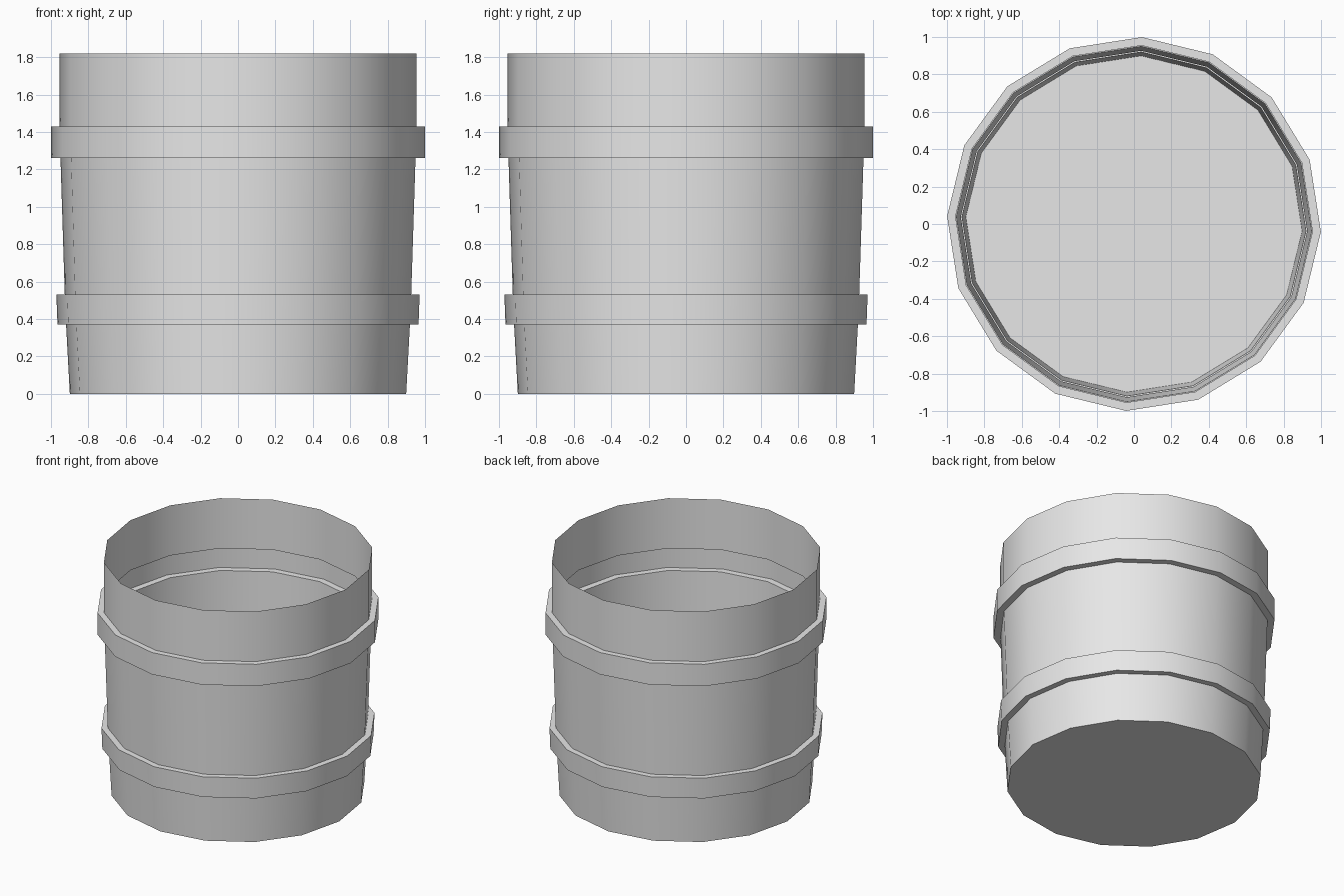
import bpy
import bmesh
import math

SIDES = 16
TURN = math.radians(-2.4)

old = bpy.data.objects.get("Cube")
if old:
    bpy.data.objects.remove(old, do_unlink=True)

# Single plain grey
grey = bpy.data.materials.new("light_grey")
grey.use_nodes = True
colour = (0.8, 0.8, 0.8, 1.0)
grey.diffuse_color = colour
grey.node_tree.nodes["Principled BSDF"].inputs["Base Color"].default_value = colour

# Thin-walled bucket outline (radius, height): each hoop is pressed out of the wall
profile = [
    (0.90, 0.0), (0.92, 0.37),
    (0.966, 0.37), (0.972, 0.53),      # lower hoop
    (0.927, 0.53), (0.95, 1.26),
    (1.0, 1.26), (1.0, 1.43),          # upper hoop
    (0.955, 1.43), (0.955, 1.82),
]


def ring(bm, radius, height):
    angles = [TURN + math.tau * i / SIDES for i in range(SIDES)]
    return [bm.verts.new((radius * math.cos(a), radius * math.sin(a), height))
            for a in angles]


bm = bmesh.new()
rings = [ring(bm, r, z) for r, z in profile]

# Wall, wound so that the normals point outward
for low, high in zip(rings, rings[1:]):
    for i in range(SIDES):
        j = (i + 1) % SIDES
        bm.faces.new((low[i], low[j], high[j], high[i]))

# Floor facing down
bm.faces.new(list(reversed(rings[0])))

mesh = bpy.data.meshes.new("bucket")
bm.to_mesh(mesh)
bm.free()
mesh.materials.append(grey)
bucket = bpy.data.objects.new("bucket", mesh)
bpy.context.collection.objects.link(bucket)

# Smooth round the wall, crisp at the hoops and floor
bpy.ops.object.select_all(action='DESELECT')
bucket.select_set(True)
bpy.context.view_layer.objects.active = bucket
bpy.ops.object.shade_smooth_by_angle(angle=math.radians(30))
